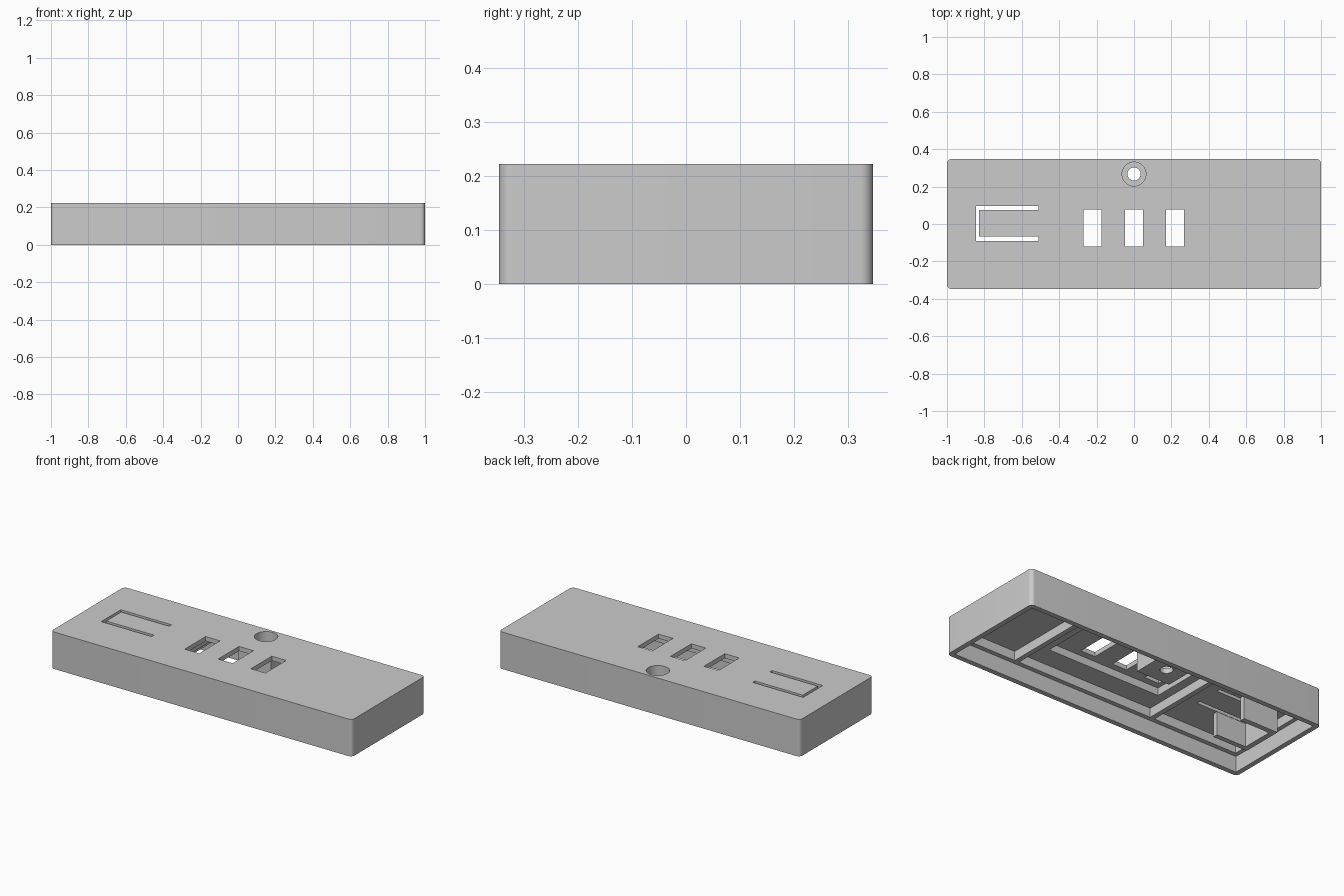
import bpy
import bmesh
from mathutils import Vector

cube = bpy.data.objects.get("Cube")
if cube:
    bpy.data.objects.remove(cube, do_unlink=True)

GREY = (0.6, 0.6, 0.6, 1.0)
plastic = bpy.data.materials.new("grey plastic")
plastic.use_nodes = True
plastic.diffuse_color = GREY
plastic.node_tree.nodes["Principled BSDF"].inputs["Base Color"].default_value = GREY

HEIGHT = 0.222      # top of the case
LEDGE = 0.095       # step in the walls, underside of the cross ribs
CEILING = 0.15      # underside of the thick roof
RECESS = 0.195      # underside of the thin roof around the windows


def finish(name, bm):
    mesh = bpy.data.meshes.new(name)
    bm.to_mesh(mesh)
    bm.free()
    mesh.materials.append(plastic)
    obj = bpy.data.objects.new(name, mesh)
    bpy.context.collection.objects.link(obj)
    return obj


def box(name, x0, x1, y0, y1, z0, z1, radius=0):
    """Box from its limits, with optional rounded upright edges."""
    bm = bmesh.new()
    bmesh.ops.create_cube(bm, size=1)
    size = Vector((x1 - x0, y1 - y0, z1 - z0))
    mid = Vector((x0 + x1, y0 + y1, z0 + z1)) / 2
    for v in bm.verts:
        v.co = v.co * size + mid
    if radius:
        upright = [e for e in bm.edges
                   if abs(e.verts[0].co.z - e.verts[1].co.z) > size.z / 2]
        bmesh.ops.bevel(bm, geom=upright, offset=radius, segments=8,
                        profile=0.5, affect='EDGES')
    return finish(name, bm)


def cylinder(name, x, y, radius, z0, z1):
    bm = bmesh.new()
    bmesh.ops.create_cone(bm, cap_ends=True, segments=48, radius1=radius,
                          radius2=radius, depth=z1 - z0)
    bmesh.ops.translate(bm, verts=bm.verts, vec=(x, y, (z0 + z1) / 2))
    return finish(name, bm)


def cut(target, cutter):
    """Subtract the cutter from the target, then discard the cutter."""
    cutter.hide_render = True
    mod = target.modifiers.new("cut", 'BOOLEAN')
    mod.operation = 'DIFFERENCE'
    mod.solver = 'EXACT'
    mod.object = cutter
    bpy.context.view_layer.objects.active = target
    bpy.ops.object.modifier_apply(modifier=mod.name)
    bpy.data.objects.remove(cutter, do_unlink=True)


# Hollow case with rounded corners, open underneath, with a thin lip
case = box("case", -1, 1, -0.347, 0.347, 0, HEIGHT, 0.024)
cut(case, box("lip_cavity", -0.97, 0.97, -0.317, 0.317, -0.1, LEDGE))

# Three compartments separated by two cross ribs
for x0, x1 in ((0.58, 0.945), (-0.355, 0.55), (-0.945, -0.385)):
    cut(case, box("compartment", x0, x1, -0.29, 0.29, 0.05, CEILING))

# Thin roof area with three rectangular windows
cut(case, box("recess", -0.3, 0.45, -0.16, 0.16, 0.1, RECESS))
for x in (-0.222, 0, 0.218):
    cut(case, box("window", x - 0.048, x + 0.048, -0.12, 0.078, 0.1, 0.3))

# U-shaped slot that frees the push tongue
cut(case, box("slot_end", -0.846, -0.828, -0.09, 0.096, 0.1, 0.3))
for y0, y1 in ((-0.09, -0.068), (0.074, 0.096)):
    cut(case, box("slot_arm", -0.84, -0.51, y0, y1, 0.1, 0.3))

# Screw post with a counterbored hole
post = box("screw_post", -0.11, 0.11, 0.157, 0.325, 0.005, 0.21)
for part in (case, post):
    cut(part, cylinder("counterbore", 0, 0.267, 0.064, 0.035, 0.3))
cut(post, cylinder("screw_hole", 0, 0.267, 0.035, -0.1, 0.1))
parts = [case, post]

# Deep shroud around the push tongue, open towards the middle
for name, x0, x1, y0, y1 in (
        ("shroud_front_wall", -0.88, -0.65, -0.122, -0.092),
        ("shroud_back_wall", -0.88, -0.65, 0.1, 0.132),
        ("shroud_end_wall", -0.88, -0.848, -0.1, 0.11)):
    parts.append(box(name, x0, x1, y0, y1, 0.01, CEILING + 0.02))

# Smooth the round surfaces, keep edges sharp
bpy.ops.object.select_all(action='DESELECT')
for part in parts:
    part.select_set(True)
bpy.context.view_layer.objects.active = case
bpy.ops.object.shade_smooth_by_angle(angle=0.6)
